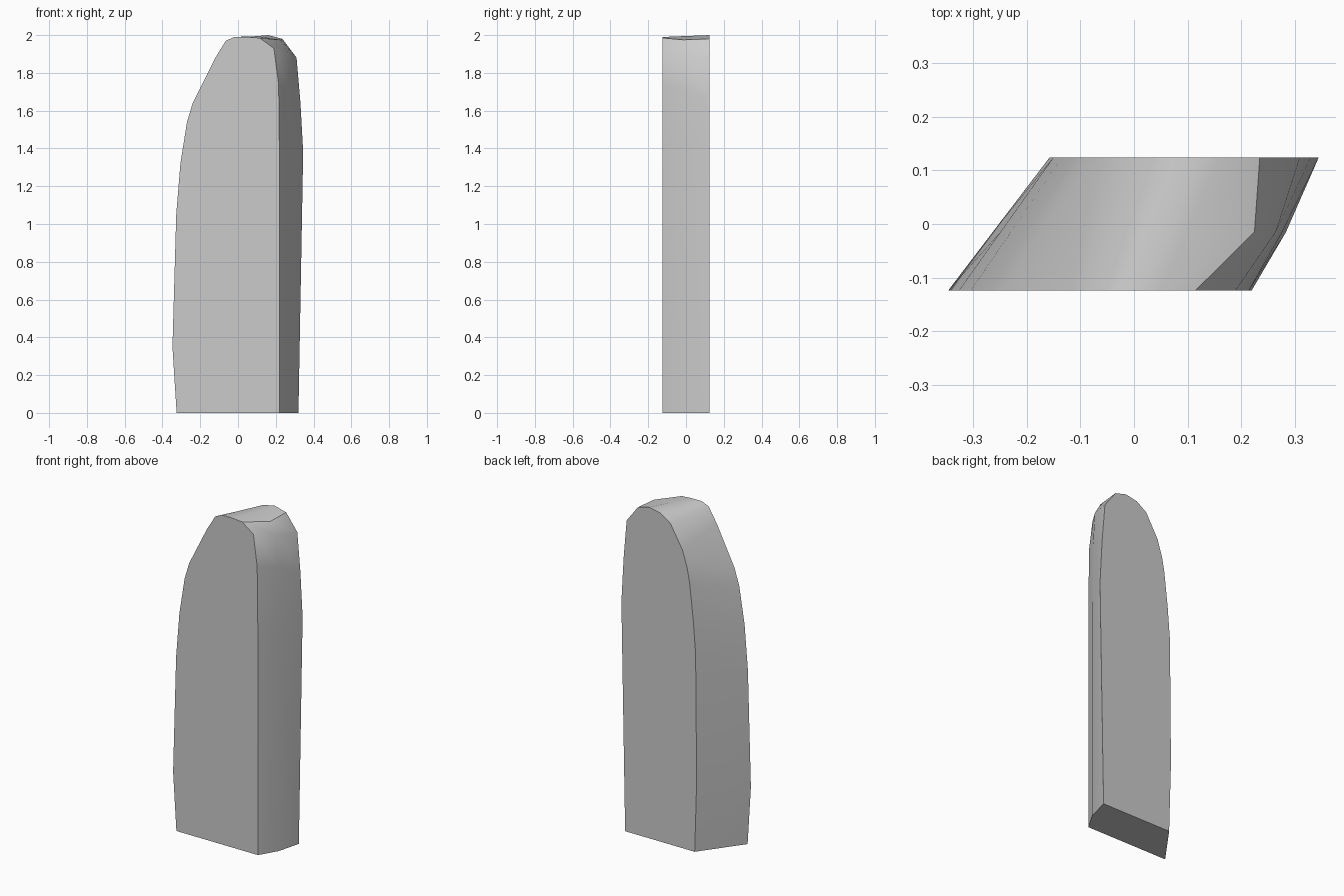
import bpy
import bmesh

cube = bpy.data.objects.get("Cube")
if cube:
    bpy.data.objects.remove(cube, do_unlink=True)

# Single stone colour
stone = bpy.data.materials.new("stone grey")
stone.use_nodes = True
grey = (0.6, 0.6, 0.6, 1)
stone.diffuse_color = grey
stone.node_tree.nodes["Principled BSDF"].inputs["Base Color"].default_value = grey

# Matching (x, z) outlines of the front and back faces, left foot over the top to right foot
front = [(-.325, 0), (-.347, .35), (-.327, 1.05), (-.305, 1.32), (-.27, 1.54),
         (-.24, 1.64), (-.12, 1.88), (-.065, 1.97), (-.02, 1.99), (.05, 1.99),
         (.115, 1.985), (.19, 1.93), (.215, 1.74), (.22, 1.3), (.22, 0)]
back = [(-.145, 0), (-.158, .43), (-.151, 1.2), (-.135, 1.4), (-.111, 1.615),
        (-.095, 1.7), (-.064, 1.8), (.017, 1.94), (.084, 1.985), (.16, 2),
        (.235, 1.98), (.31, 1.88), (.33, 1.65), (.345, 1.38), (.32, 0)]
RIDGE = 10      # outline point where the top meets the right side
HALF = .124     # half thickness
MID_Y = -.015   # depth of the bend in the right side

# Middle outline: straight blend, except for the bulging right side
t = (MID_Y + HALF) / (2 * HALF)
middle = [(a + (b - a) * t, c + (d - c) * t) for (a, c), (b, d) in zip(front, back)]
middle[RIDGE:] = [(.225, 1.975), (.265, 1.905), (.277, 1.71), (.284, 1.35), (.284, 0)]

# Loft the three outlines
bm = bmesh.new()
rings = [[bm.verts.new((x, y, z)) for x, z in outline]
         for outline, y in ((front, -HALF), (middle, MID_Y), (back, HALF))]
for near, far in zip(rings, rings[1:]):
    for i in range(len(near) - 1):
        bm.faces.new((near[i], far[i], far[i + 1], near[i + 1])).smooth = True

# Flat front, back and base
caps = [bm.faces.new(rings[0]), bm.faces.new(rings[2]),
        bm.faces.new([r[0] for r in rings] + [r[-1] for r in reversed(rings)])]
bmesh.ops.recalc_face_normals(bm, faces=bm.faces[:])

# Crisp rims and ridge
for face in caps:
    for edge in face.edges:
        edge.smooth = False
for near, far in zip(rings, rings[1:]):
    bm.edges.get((near[RIDGE], far[RIDGE])).smooth = False

mesh = bpy.data.meshes.new("standing_stone")
bm.to_mesh(mesh)
bm.free()
mesh.materials.append(stone)
bpy.context.collection.objects.link(bpy.data.objects.new("standing_stone", mesh))
